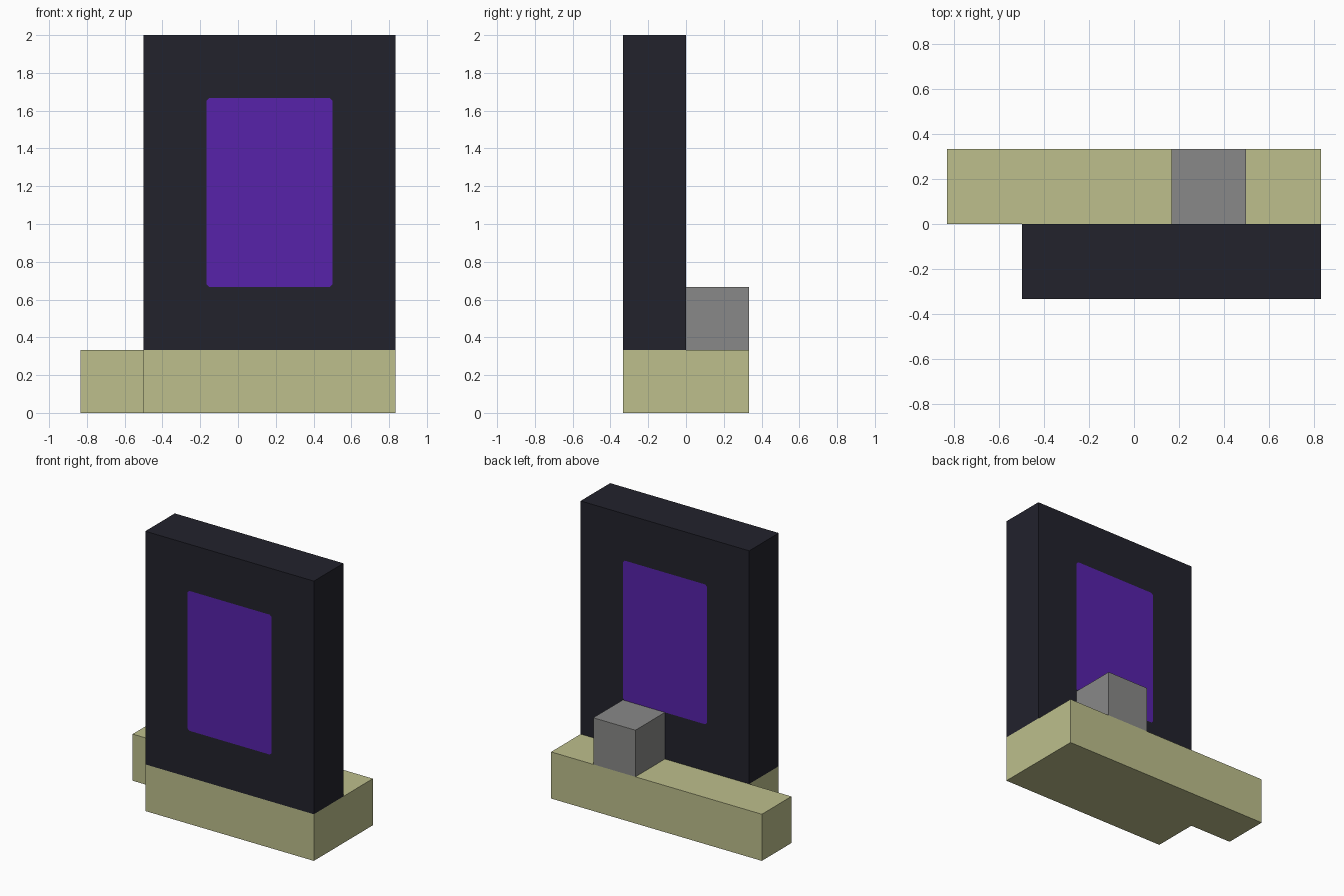
import bpy
import bmesh
from mathutils import Matrix

U = 1 / 3  # one block

cube = bpy.data.objects.get("Cube")
if cube:
    bpy.data.objects.remove(cube, do_unlink=True)


def linear(c):
    c /= 255
    return c / 12.92 if c <= 0.04045 else ((c + 0.055) / 1.055) ** 2.4


def material(name, r, g, b):
    mat = bpy.data.materials.new(name)
    colour = (linear(r), linear(g), linear(b), 1)
    mat.diffuse_color = colour
    mat.use_nodes = True
    bsdf = mat.node_tree.nodes["Principled BSDF"]
    bsdf.inputs["Base Color"].default_value = colour
    bsdf.inputs["Roughness"].default_value = 0.9
    return mat


def prism(name, outlines, depth, mat, matrix):
    """Fill flat outlines (inner ones become holes) and extrude them along local z."""
    bm = bmesh.new()
    for points in outlines:
        verts = [bm.verts.new((x, y, 0)) for x, y in points]
        for a, b in zip(verts, verts[1:] + verts[:1]):
            bm.edges.new((a, b))
    bmesh.ops.triangle_fill(bm, edges=bm.edges[:], use_beauty=True, normal=(0, 0, 1))
    bmesh.ops.dissolve_limit(bm, angle_limit=0.01, verts=bm.verts[:], edges=bm.edges[:])
    new = bmesh.ops.extrude_face_region(bm, geom=bm.faces[:], use_keep_orig=True)["geom"]
    moved = [v for v in new if isinstance(v, bmesh.types.BMVert)]
    bmesh.ops.translate(bm, verts=moved, vec=(0, 0, depth))
    bmesh.ops.transform(bm, matrix=matrix, verts=bm.verts[:])
    bmesh.ops.recalc_face_normals(bm, faces=bm.faces[:])
    mesh = bpy.data.meshes.new(name)
    bm.to_mesh(mesh)
    bm.free()
    mesh.materials.append(mat)
    obj = bpy.data.objects.new(name, mesh)
    bpy.context.collection.objects.link(obj)
    return obj


def rect(x0, x1, y0, y1):
    return [(x0, y0), (x1, y0), (x1, y1), (x0, y1)]


def clipped_rect(x0, x1, y0, y1, c):
    return [(x0 + c, y0), (x1 - c, y0), (x1, y0 + c), (x1, y1 - c),
            (x1 - c, y1), (x0 + c, y1), (x0, y1 - c), (x0, y0 + c)]


sand = material("pale sand", 189, 191, 140)
dark = material("dark stone", 34, 34, 44)
purple = material("purple", 87, 34, 170)
grey = material("grey stone", 137, 137, 136)

# L-shaped base: long back row and shorter front row
base = [(-2.5 * U, 0), (-1.5 * U, 0), (-1.5 * U, -U),
        (2.5 * U, -U), (2.5 * U, U), (-2.5 * U, U)]
prism("sand_base", [base], U, sand, Matrix.Identity(4))

# Upright frame with a clipped opening, and the pane filling it flush
upright = Matrix.Rotation(1.5707963, 4, "X")
opening = clipped_rect(-U / 2, 1.5 * U, 2 * U, 5 * U, 0.015)
prism("dark_frame", [rect(-1.5 * U, 2.5 * U, U, 6 * U), opening], U, dark, upright)
prism("purple_pane", [opening], U, purple, upright)

# Step block behind the frame
prism("step_block", [rect(U / 2, 1.5 * U, 0, U)], U, grey,
      Matrix.Translation((0, 0, U)))
